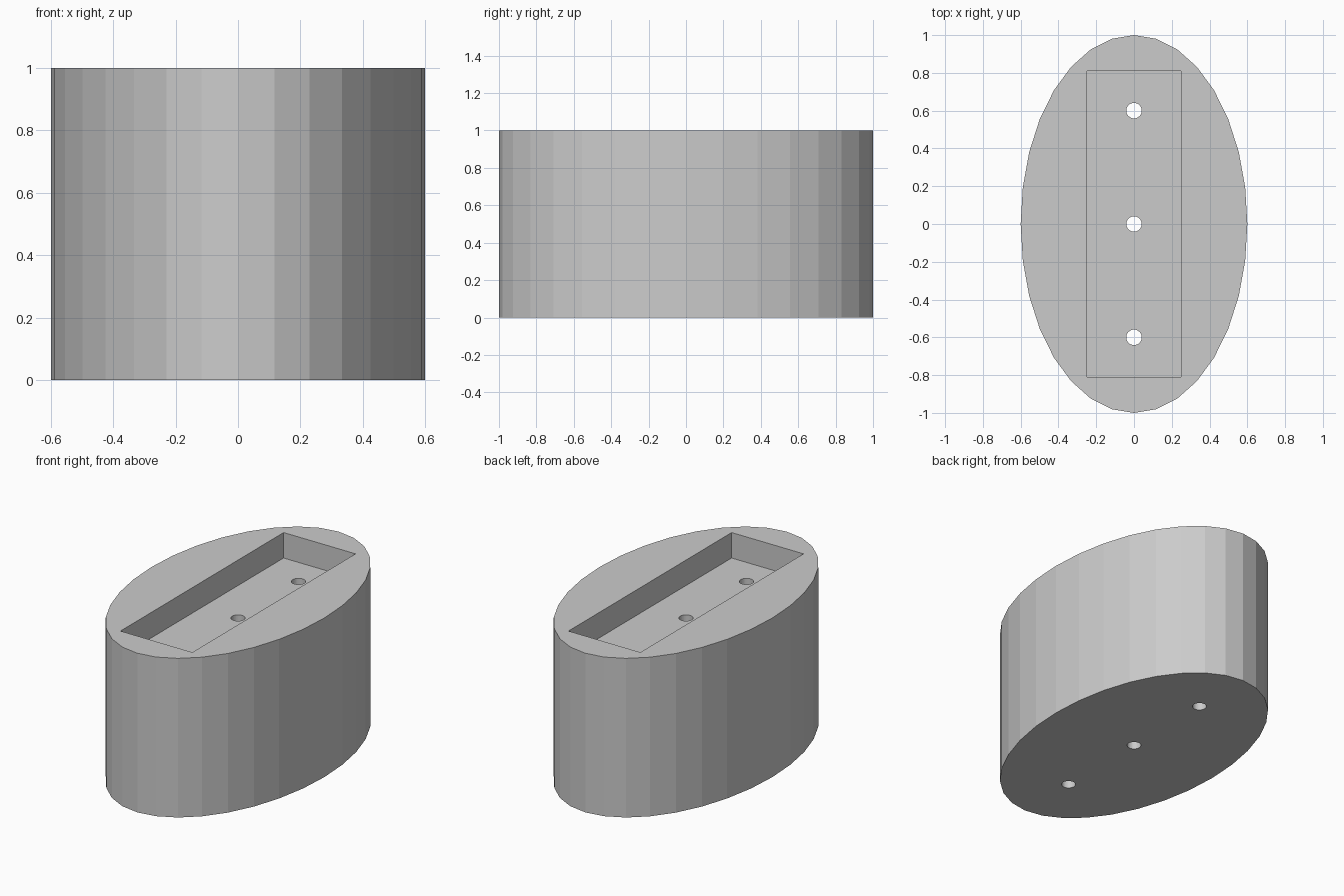
import bpy

if "Cube" in bpy.data.objects:
    bpy.data.objects.remove(bpy.data.objects["Cube"])

grey = bpy.data.materials.new("light grey")
grey.diffuse_color = (0.6, 0.6, 0.6, 1)
grey.use_nodes = True
grey.node_tree.nodes["Principled BSDF"].inputs["Base Color"].default_value = grey.diffuse_color


def cut(target, cutter):
    # Subtract a helper solid and remove it
    mod = target.modifiers.new("cut", 'BOOLEAN')
    mod.operation = 'DIFFERENCE'
    mod.solver = 'EXACT'
    mod.object = cutter
    cutter.hide_render = True
    bpy.context.view_layer.objects.active = target
    bpy.ops.object.modifier_apply(modifier=mod.name)
    bpy.data.objects.remove(cutter)


# Elliptical block, 32 flat sides
bpy.ops.mesh.primitive_cylinder_add(vertices=32, radius=1, depth=1, location=(0, 0, 0.5))
block = bpy.context.object
block.name = "oval_block"
block.scale = (0.6, 1, 1)
bpy.ops.object.transform_apply(location=True, rotation=False, scale=True)
block.data.materials.append(grey)

# Rectangular recess in the top
bpy.ops.mesh.primitive_cube_add(size=1, location=(0, 0, 1))
recess = bpy.context.object
recess.name = "recess_cutter"
recess.scale = (0.5, 1.62, 0.32)
bpy.ops.object.transform_apply(location=True, rotation=False, scale=True)
cut(block, recess)

# Three screw holes from the recess floor through the base
for y in (-0.6, 0, 0.6):
    bpy.ops.mesh.primitive_cylinder_add(vertices=32, radius=0.041, depth=1.4, location=(0, y, 0.5))
    hole = bpy.context.object
    hole.name = "hole_cutter"
    cut(block, hole)

for face in block.data.polygons:
    face.use_smooth = False
    face.material_index = 0
